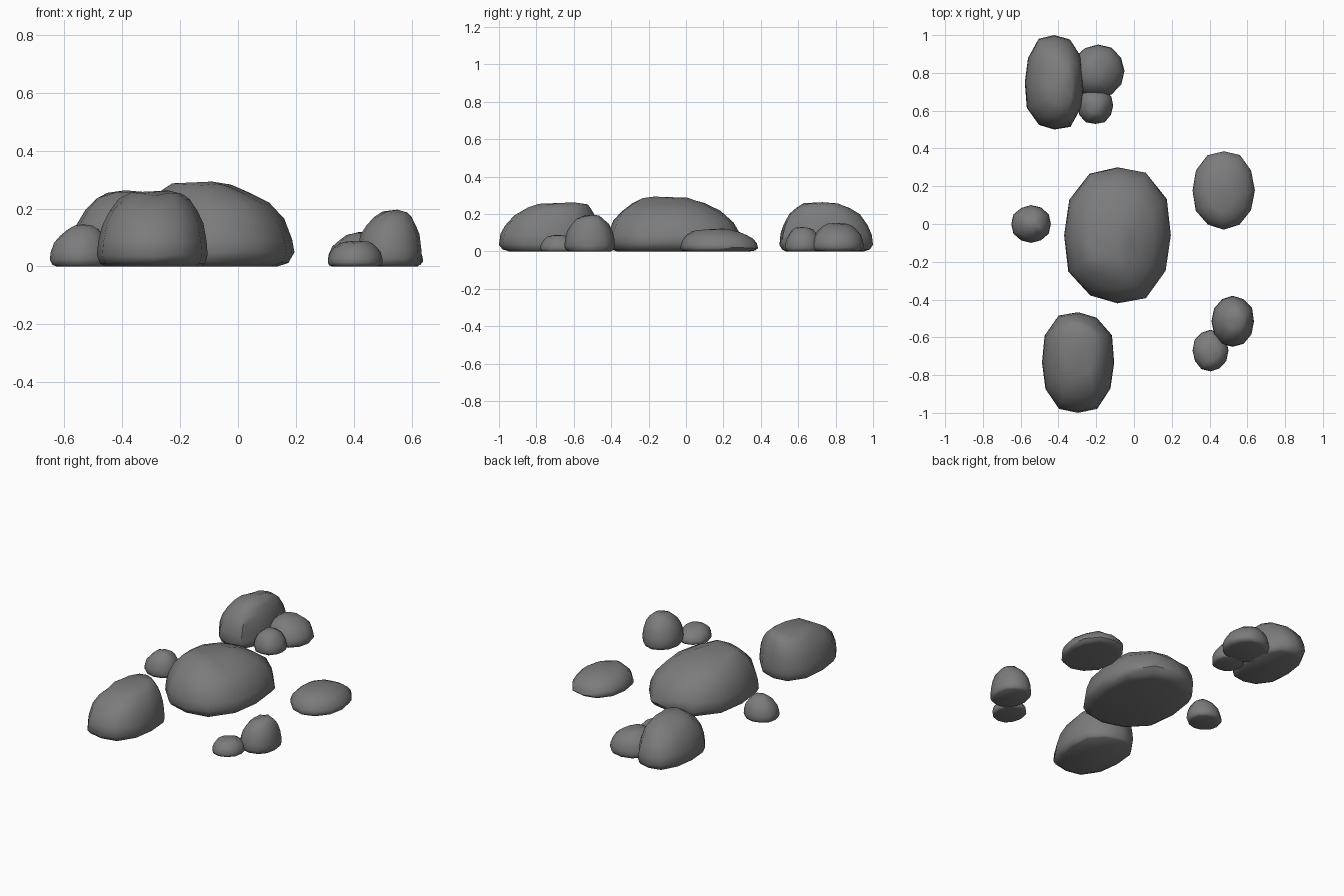
import bpy, bmesh, math, random

if "Cube" in bpy.data.objects:
    bpy.data.objects.remove(bpy.data.objects["Cube"])

SIDES = 12
# height fraction, blend from the base outline (0) to the top outline (1)
PROFILE = [(0, .25), (.04, .09), (.16, 0), (.34, .035), (.55, .15),
           (.74, .37), (.88, .65), (.96, .92)]

stone = bpy.data.materials.new("stone_grey")
stone.diffuse_color = (.2, .2, .2, 1)
stone.use_nodes = True
stone.node_tree.nodes["Principled BSDF"].inputs["Base Color"].default_value = stone.diffuse_color


def rock(name, base, top, peak, seed, power=2.3):
    """Loft rounded rings from a base box to a top box (x0, x1, y0, y1), closed by a peak."""
    rng = random.Random(seed)
    height = peak[2]
    wobble = [rng.uniform(-.12, .12) for _ in range(SIDES)]
    bm = bmesh.new()
    rings = []
    for frac, f in PROFILE:
        x0, x1, y0, y1 = [b + (t - b) * f for b, t in zip(base, top)]
        cx, cy, rx, ry = (x0 + x1) / 2, (y0 + y1) / 2, (x1 - x0) / 2, (y1 - y0) / 2
        ring = []
        for i in range(SIDES):
            a = 2 * math.pi * i / SIDES
            c, s = math.cos(a), math.sin(a)
            k = (abs(c) ** power + abs(s) ** power) ** (-1 / power)
            axis = i % (SIDES // 4) == 0
            w = 1.01 + wobble[i] * (0 if axis else .25 + .5 * f)
            if axis:
                w = 1
            dz = 0 if frac < .1 else rng.uniform(-.03, .02) * height
            ring.append(bm.verts.new((cx + rx * k * c * w, cy + ry * k * s * w,
                                      frac * height + dz)))
        rings.append(ring)
    apex = bm.verts.new(peak)
    for lo, hi in zip(rings, rings[1:]):
        for i in range(SIDES):
            j = (i + 1) % SIDES
            bm.faces.new((lo[i], lo[j], hi[j], hi[i]))
    for i in range(SIDES):
        bm.faces.new((rings[-1][i], rings[-1][(i + 1) % SIDES], apex))
    bm.faces.new(rings[0][::-1])
    bmesh.ops.recalc_face_normals(bm, faces=bm.faces)
    mesh = bpy.data.meshes.new(name)
    bm.to_mesh(mesh)
    bm.free()
    mesh.materials.append(stone)
    obj = bpy.data.objects.new(name, mesh)
    bpy.context.collection.objects.link(obj)
    bpy.ops.object.select_all(action='DESELECT')
    obj.select_set(True)
    bpy.context.view_layer.objects.active = obj
    bpy.ops.object.shade_smooth_by_angle(angle=math.radians(50))


# Large boulders
rock("centre_boulder", (-.37, .195, -.42, .30), (-.22, -.04, -.22, -.01), (-.09, -.17, .293), 1)
rock("front_boulder", (-.487, -.105, -1.0, -.467), (-.37, -.20, -.78, -.53), (-.24, -.60, .262), 2, 2.4)
rock("back_boulder", (-.578, -.265, .50, 1.0), (-.44, -.33, .64, .81), (-.39, .73, .263), 3, 2.4)

# Stones leaning on the back boulder
rock("back_side_stone", (-.33, -.05, .67, .95), (-.25, -.17, .76, .86), (-.21, .80, .152), 4, 2.1)
rock("back_small_stone", (-.30, -.11, .53, .72), (-.24, -.18, .59, .66), (-.21, .62, .13), 5, 2.1)

# Loose stones on the left and right
rock("left_stone", (-.65, -.44, -.10, .10), (-.555, -.505, -.025, .025), (-.53, 0, .145), 6, 2.0)
rock("right_flat_stone", (.31, .64, -.03, .385), (.41, .52, .07, .22), (.46, .20, .122), 7, 2.2)

# Front right pair
rock("right_tall_stone", (.41, .635, -.65, -.38), (.50, .58, -.55, -.47), (.55, -.50, .196), 8, 2.1)
rock("right_low_stone", (.31, .50, -.78, -.56), (.37, .45, -.72, -.65), (.40, -.69, .088), 9, 2.1)
